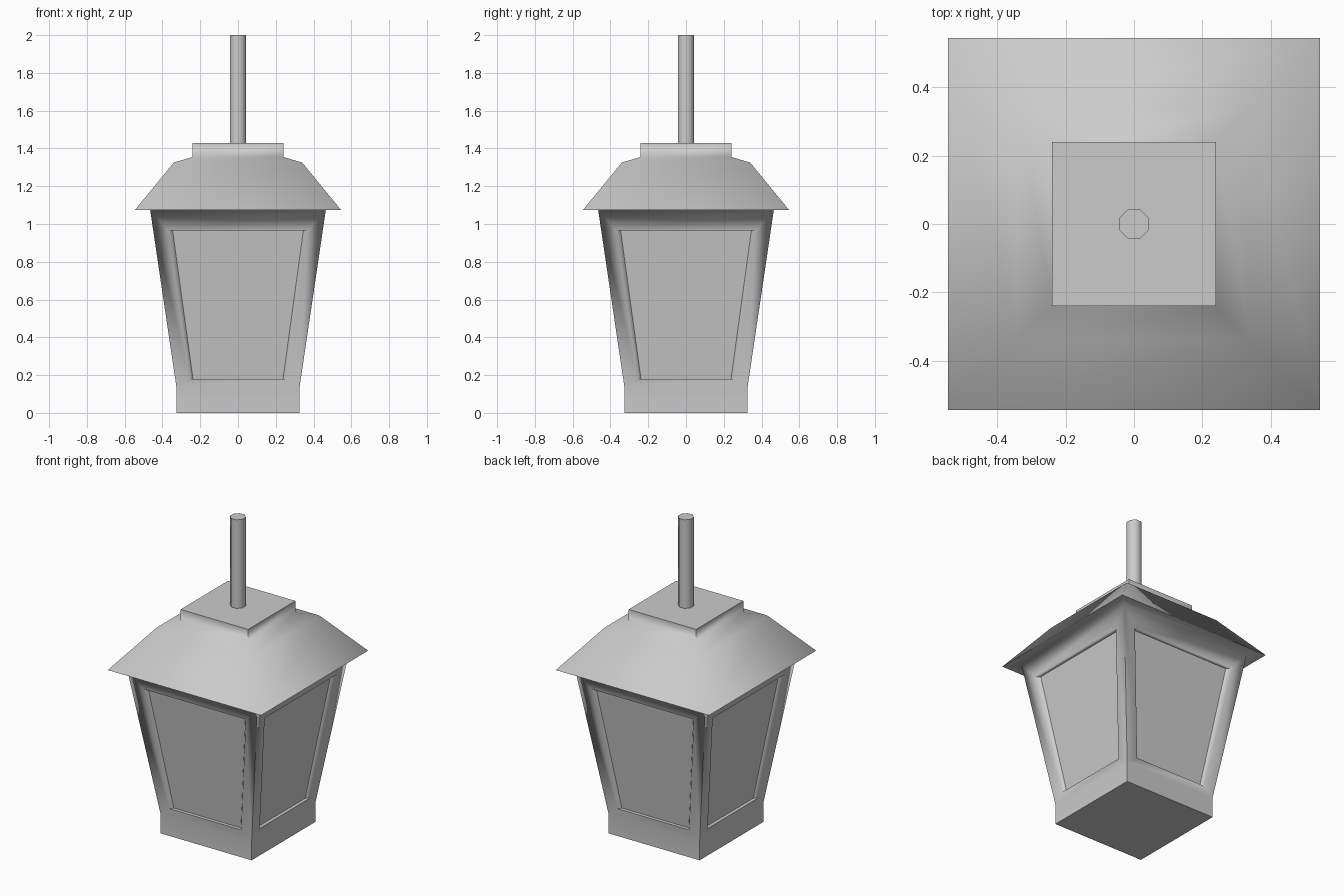
import bpy, bmesh
from math import radians, pi
from mathutils import Matrix, Vector

if "Cube" in bpy.data.objects:
    bpy.data.objects.remove(bpy.data.objects["Cube"])

grey = bpy.data.materials.new("lantern grey")
grey.use_nodes = True
GREY = (0.6, 0.6, 0.6, 1)
grey.diffuse_color = GREY
grey.node_tree.nodes["Principled BSDF"].inputs["Base Color"].default_value = GREY

BASE, NECK_Z = 0.325, 0.13      # plinth half width and height
TOP, EAVE_Z = 0.465, 1.075      # top of the tapered body
EAVE = 0.545                    # roof overhang half width
RECESS = 0.935                  # windows sink towards the axis


def finish(name, bm, angle=85):
    bmesh.ops.remove_doubles(bm, verts=bm.verts, dist=0.0005)
    mesh = bpy.data.meshes.new(name)
    bm.to_mesh(mesh)
    bm.free()
    mesh.materials.append(grey)
    mesh.shade_smooth()
    mesh.set_sharp_from_angle(angle=radians(angle))
    ob = bpy.data.objects.new(name, mesh)
    bpy.context.collection.objects.link(ob)
    return ob


def four_sides(bm, quads):
    """Repeat front-facing quads around the vertical axis."""
    for i in range(4):
        turn = Matrix.Rotation(i * pi / 2, 3, "Z")
        for quad in quads:
            bm.faces.new([bm.verts.new(turn @ p) for p in quad])


def half(z):
    return BASE + (TOP - BASE) * (z - NECK_Z) / (EAVE_Z - NECK_Z)


def row(w, z, d=None):
    """Left and right ends of a horizontal line on the front side."""
    d = w if d is None else d
    return Vector((-w, -d, z)), Vector((w, -d, z))


def band(low, high):
    return [low[0], low[1], high[1], high[0]]


# Window opening and sunken pane, each listed around its outline
sill = row(0.255, 0.18, half(0.18))
head = row(0.37, 0.965, half(0.965))
opening = band(sill, head)
pane = [Vector((p.x * RECESS, p.y * RECESS, p.z)) for p in opening]

# Body: plinth, window frames, recess walls and eave underside
outline = band(row(BASE, NECK_Z), row(TOP, EAVE_Z))
quads = [band(row(BASE, 0), row(BASE, NECK_Z)),
         band(row(TOP, EAVE_Z), row(EAVE, EAVE_Z))]
for outer, inner in ((outline, opening), (opening, pane)):
    for i in range(4):
        j = (i + 1) % 4
        quads.append([outer[i], outer[j], inner[j], inner[i]])
bm = bmesh.new()
four_sides(bm, quads)
floor = [bm.verts.new((x, y, 0)) for x, y in
         ((-BASE, -BASE), (-BASE, BASE), (BASE, BASE), (BASE, -BASE))]
bm.faces.new(floor)
finish("lantern_body", bm)

# Flat panes
bm = bmesh.new()
four_sides(bm, [pane])
finish("window_panes", bm, 20)

# Roof: slope, shoulder and square cap
profile = [(EAVE, EAVE_Z), (0.34, 1.325), (0.24, 1.355), (0.24, 1.43)]
bm = bmesh.new()
four_sides(bm, [band(row(*a), row(*b)) for a, b in zip(profile, profile[1:])])
w, z = profile[-1]
bm.faces.new([bm.verts.new(p) for p in
              ((-w, -w, z), (w, -w, z), (w, w, z), (-w, w, z))])
finish("roof", bm)

# Octagonal hanging rod
bm = bmesh.new()
bmesh.ops.create_cone(
    bm, cap_ends=True, segments=8, radius1=0.047, radius2=0.047, depth=0.57,
    matrix=Matrix.Translation((0, 0, 1.715)) @ Matrix.Rotation(pi / 8, 4, "Z"))
finish("hanging_rod", bm, 60)
